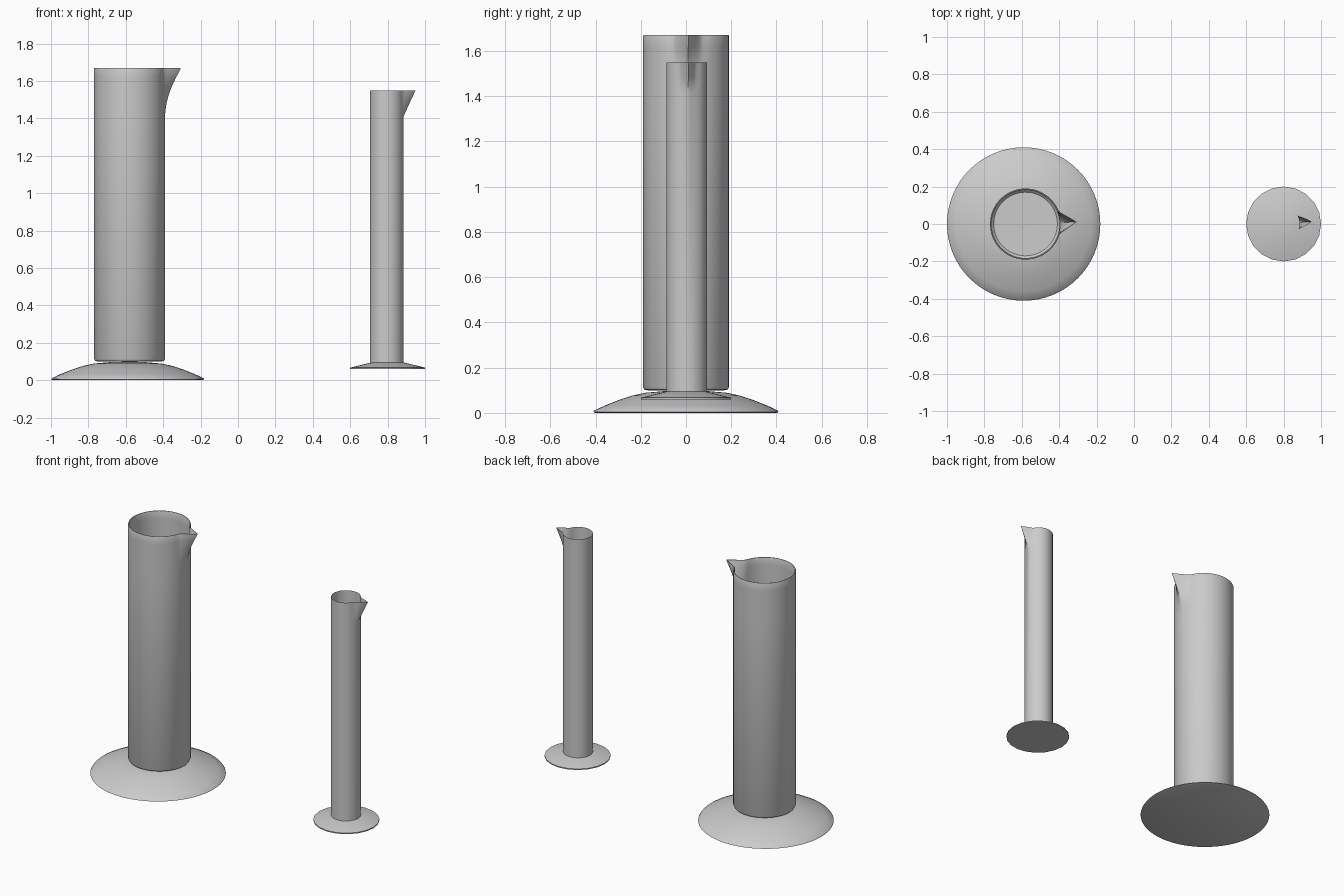
import bpy, bmesh, math

if "Cube" in bpy.data.objects:
    bpy.data.objects.remove(bpy.data.objects["Cube"])


def lathe(name, profile, angles, center, spout=None):
    """Spin (radius, z, spout amount) points; radius 0 closes with a pole."""
    bm = bmesh.new()
    rings = []
    for r, z, d in profile:
        if r == 0:
            rings.append([bm.verts.new((center[0], center[1], z))])
            continue
        ring = []
        for a in angles:
            rr = r
            if spout and d > 0:
                half, power, offset = spout
                t = abs(math.remainder(a - offset, 2 * math.pi)) / half
                rr += d * max(0, 1 - t) ** power
            ring.append(bm.verts.new((center[0] + rr * math.cos(a),
                                      center[1] + rr * math.sin(a), z)))
        rings.append(ring)
    n = len(angles)
    for lo, hi in zip(rings, rings[1:]):
        for i in range(n):
            j = (i + 1) % n
            if len(lo) == 1:
                bm.faces.new((lo[0], hi[j], hi[i]))
            elif len(hi) == 1:
                bm.faces.new((lo[i], lo[j], hi[0]))
            else:
                bm.faces.new((lo[i], lo[j], hi[j], hi[i]))
    mesh = bpy.data.meshes.new(name)
    bm.to_mesh(mesh)
    bm.free()
    ob = bpy.data.objects.new(name, mesh)
    bpy.context.collection.objects.link(ob)
    bpy.ops.object.select_all(action='DESELECT')
    bpy.context.view_layer.objects.active = ob
    ob.select_set(True)
    bpy.ops.object.shade_smooth_by_angle(angle=math.radians(35))
    return ob


def ring_angles(n, half, offset, fine):
    """Even angles outside the spout, finer ones across it."""
    span = 2 * math.pi - 2 * half
    across = [offset - half + 2 * half * i / fine for i in range(fine)]
    around = [offset + half + span * i / n for i in range(n)]
    return across + around


def even(n):
    return [2 * math.pi * i / n for i in range(n)]


# Large cylinder: domed foot
dome = [(0, 0.003, 0), (0.40, 0.0, 0), (0.41, 0.004, 0), (0.405, 0.011, 0),
        (0.36, 0.032, 0), (0.30, 0.056, 0), (0.24, 0.076, 0),
        (0.18, 0.089, 0), (0.10, 0.096, 0), (0, 0.099, 0)]
lathe("large_foot", dome, even(64), (-0.59, 0))

# Large cylinder: thick-walled tube with flared pouring lip
lip = [(1.42, 0), (1.47, 0.006), (1.52, 0.018), (1.57, 0.036),
       (1.62, 0.060), (1.665, 0.084)]
R, W = 0.19, 0.008
tube = [(0, 0.098, 0), (0.17, 0.10, 0), (0.184, 0.103, 0), (R, 0.115, 0)]
tube += [(R, z, d) for z, d in lip]
tube += [(R - 0.002, 1.67, 0.086), (R - W + 0.002, 1.67, 0.085)]
tube += [(R - W, z, d) for z, d in reversed(lip)]
tube += [(R - W, 0.125, 0), (R - W - 0.012, 0.112, 0), (0, 0.11, 0)]
lathe("large_tube", tube, ring_angles(56, 0.36, 0.04, 16), (-0.58, 0),
      (0.36, 1.6, 0.04))

# Small cylinder: faceted conical foot
cone = [(0, 0.06, 0), (0.20, 0.06, 0), (0.20, 0.067, 0), (0.09, 0.094, 0),
        (0, 0.094, 0)]
lathe("small_foot", cone, even(20), (0.80, 0))

# Small cylinder: thin tube with straight wedge lip
thin = [(0.09, 0.09, 0), (0.09, 1.41, 0), (0.09, 1.48, 0.032),
        (0.09, 1.55, 0.065)]
lathe("small_tube", thin, ring_angles(28, 0.42, 0.06, 8), (0.795, 0.003),
      (0.42, 1.4, 0.06))
